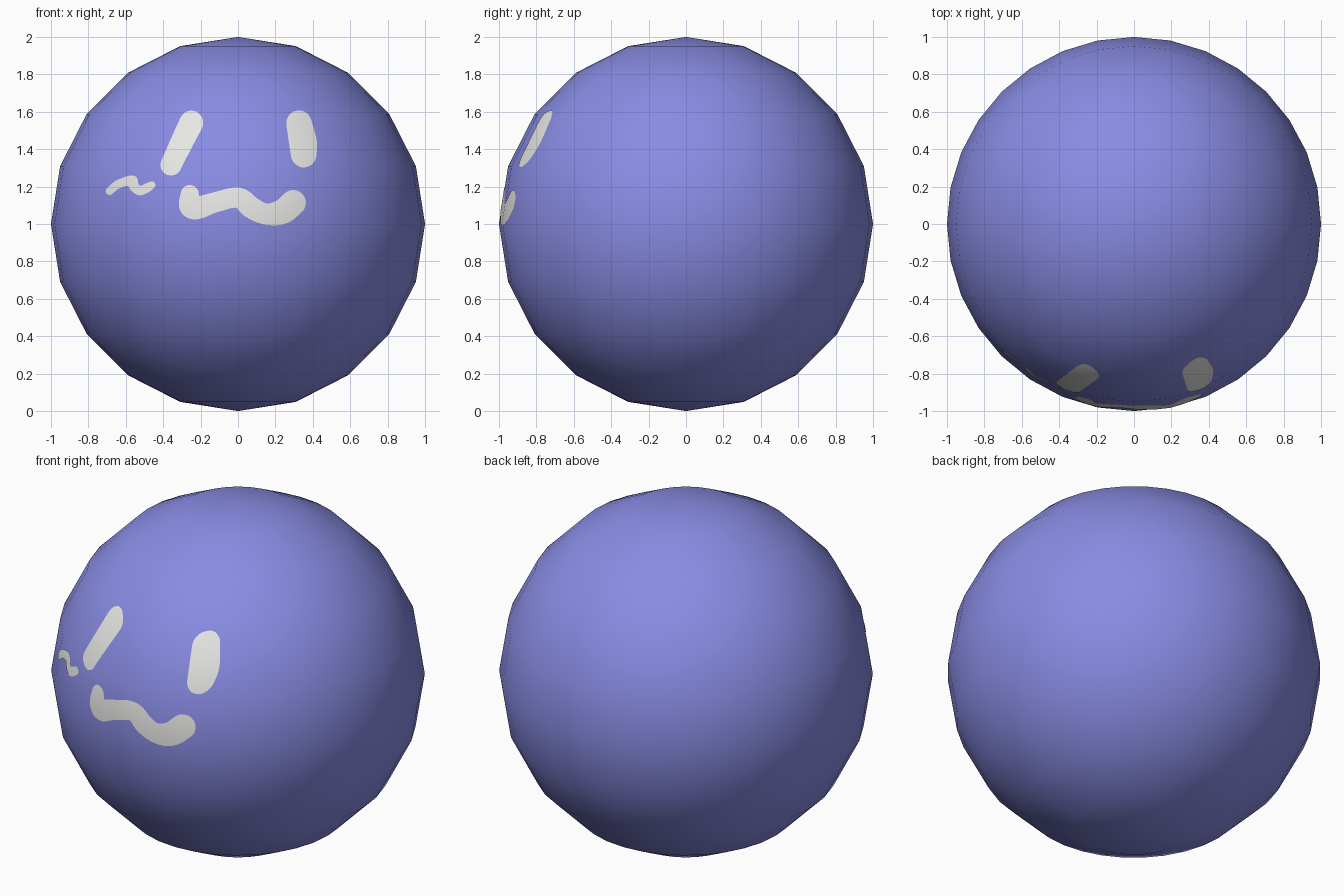
import bpy, bmesh, math
from mathutils import Vector
from mathutils.bvhtree import BVHTree

if "Cube" in bpy.data.objects:
    bpy.data.objects.remove(bpy.data.objects["Cube"])

CENTRE = Vector((0, 0, 1))


def material(name, rgb):
    m = bpy.data.materials.new(name)
    m.diffuse_color = (*rgb, 1)
    m.use_nodes = True
    m.node_tree.nodes["Principled BSDF"].inputs["Base Color"].default_value = m.diffuse_color
    return m


def add_object(name, mesh, mat):
    obj = bpy.data.objects.new(name, mesh)
    bpy.context.collection.objects.link(obj)
    mesh.materials.append(mat)
    mesh.polygons.foreach_set("use_smooth", [True] * len(mesh.polygons))
    return obj


blue = material("periwinkle blue", (0.25, 0.26, 0.77))
white = material("off white", (0.80, 0.80, 0.78))

# Ball: low-poly sphere, 32 sides and 10 rings, smooth shaded
bm = bmesh.new()
bmesh.ops.create_uvsphere(bm, u_segments=32, v_segments=10, radius=1)
bmesh.ops.translate(bm, verts=bm.verts, vec=CENTRE)
surface = BVHTree.FromBMesh(bm)
ball = bpy.data.meshes.new("ball")
bm.to_mesh(ball)
bm.free()
add_object("ball", ball, blue)


def brush_discs(points, n=14):
    """Sample a smooth curve through (x, z, radius) points."""
    p = [Vector(q) for q in points]
    p = [p[0] * 2 - p[1]] + p + [p[-1] * 2 - p[-2]]
    discs = []
    for a, b, c, d in zip(p, p[1:], p[2:], p[3:]):
        for i in range(n + 1):
            t = i / n
            discs.append(0.5 * (2 * b + (c - a) * t + (2 * a - 5 * b + 4 * c - d) * t * t
                                + (3 * b - a - 3 * c + d) * t ** 3))
    return discs


def paint(name, points, step):
    """Thin brush mark laid on the front of the ball."""
    discs = brush_discs(points)

    def nearest(x, z):
        return min((math.hypot(x - d.x, z - d.y) - d.z, i) for i, d in enumerate(discs))

    x0 = min(d.x - d.z for d in discs) - step
    z0 = min(d.y - d.z for d in discs) - step
    nx = int((max(d.x + d.z for d in discs) - x0) / step) + 2
    nz = int((max(d.y + d.z for d in discs) - z0) / step) + 2
    bm = bmesh.new()
    grid = {}

    def vert(i, j):
        if (i, j) not in grid:
            grid[i, j] = bm.verts.new((x0 + i * step, 0, z0 + j * step))
        return grid[i, j]

    # keep grid cells inside the stroke
    for i in range(nx):
        for j in range(nz):
            if nearest(x0 + (i + .5) * step, z0 + (j + .5) * step)[0] < 0:
                bm.faces.new([vert(i, j), vert(i + 1, j), vert(i + 1, j + 1), vert(i, j + 1)])
    # snap the rim to the stroke outline, then drop everything on the ball
    for v in bm.verts:
        x, z = v.co.x, v.co.z
        if v.is_boundary:
            d = discs[nearest(x, z)[1]]
            k = d.z / max(math.hypot(x - d.x, z - d.y), 1e-6)
            x, z = d.x + (x - d.x) * k, d.y + (z - d.y) * k
        hit, normal, _, _ = surface.ray_cast(Vector((x, -3, z)), Vector((0, 1, 0)))
        v.co = hit + normal * 0.003
    mesh = bpy.data.meshes.new(name)
    bm.to_mesh(mesh)
    bm.free()
    add_object(name, mesh, white)
    # shade like the round ball underneath
    mesh.normals_split_custom_set_from_vertices(
        [(v.co - CENTRE).normalized() for v in mesh.vertices])


# Face marks as (x, z, brush radius)
paint("left_eye", [(-.249, 1.54, .064), (-.305, 1.425, .060), (-.357, 1.315, .056)], .012)
paint("right_eye", [(.325, 1.537, .068), (.347, 1.43, .074), (.350, 1.37, .068)], .012)
paint("mouth", [(-.257, 1.16, .048), (-.257, 1.10, .058), (-.220, 1.085, .060),
                (-.123, 1.115, .054), (0, 1.14, .054), (.075, 1.085, .058),
                (.15, 1.053, .056), (.235, 1.065, .066), (.294, 1.113, .068)], .012)
paint("cheek_squiggle", [(-.684, 1.176, .021), (-.647, 1.208, .022), (-.604, 1.225, .024),
                         (-.562, 1.233, .026), (-.556, 1.203, .026), (-.524, 1.178, .025),
                         (-.487, 1.192, .024), (-.460, 1.208, .020)], .007)
